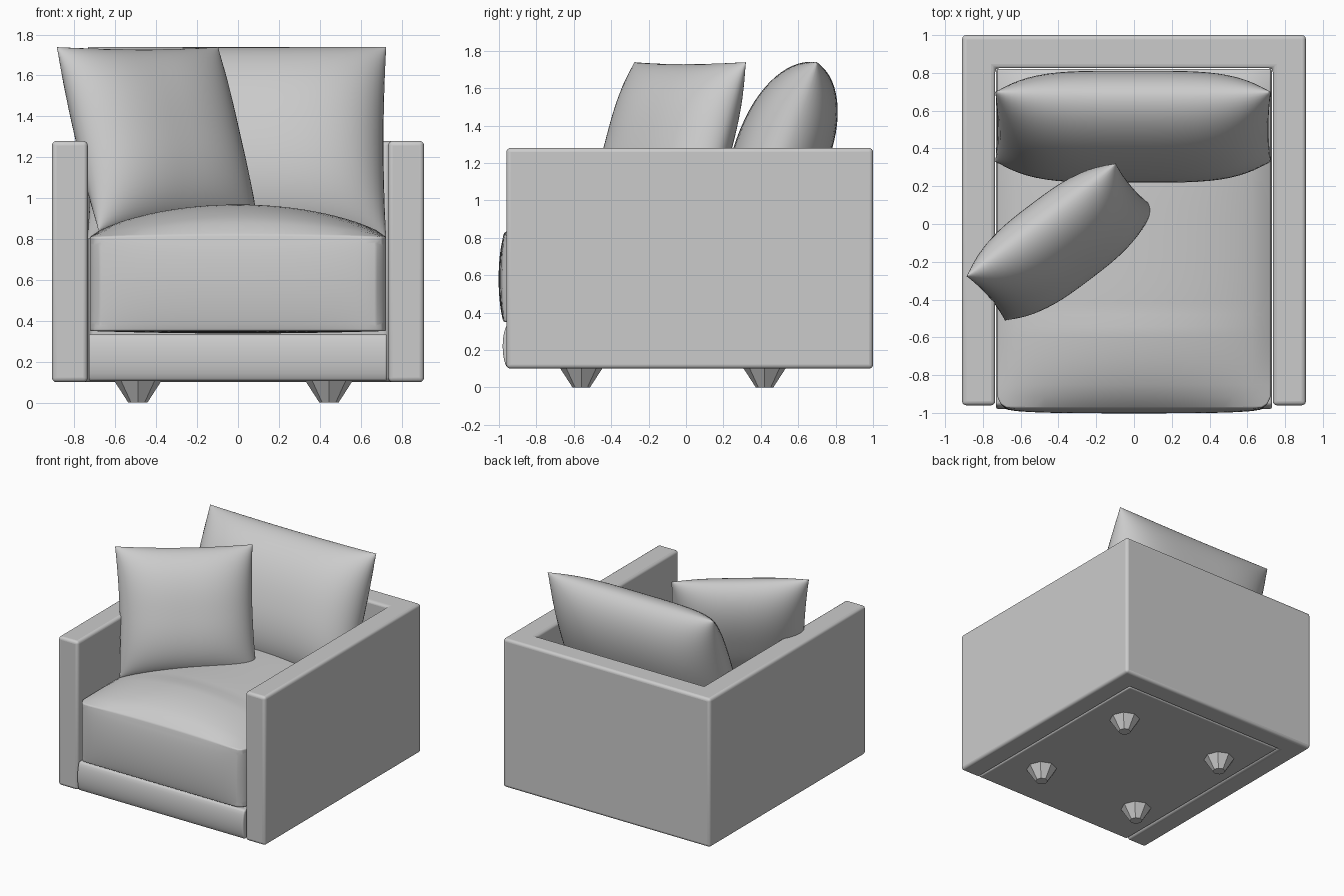
import bpy, bmesh, math
from mathutils import Vector, Matrix

if "Cube" in bpy.data.objects:
    bpy.data.objects.remove(bpy.data.objects["Cube"])


def make(name, bm, bevel=0, angle=35, smooth=True):
    bmesh.ops.recalc_face_normals(bm, faces=bm.faces)
    me = bpy.data.meshes.new(name)
    bm.to_mesh(me)
    bm.free()
    ob = bpy.data.objects.new(name, me)
    bpy.context.collection.objects.link(ob)
    if smooth:
        bpy.ops.object.select_all(action='DESELECT')
        ob.select_set(True)
        bpy.context.view_layer.objects.active = ob
        bpy.ops.object.shade_smooth_by_angle(angle=math.radians(angle))
    if bevel:
        m = ob.modifiers.new("bevel", 'BEVEL')
        m.width, m.segments, m.limit_method = bevel, 4, 'ANGLE'
    return ob


def box(x0, x1, y0, y1, z0, z1, cuts=0):
    bm = bmesh.new()
    bmesh.ops.create_cube(bm, size=1)
    if cuts:
        bmesh.ops.subdivide_edges(bm, edges=bm.edges[:], cuts=cuts, use_grid_fill=True)
    for v in bm.verts:
        v.co = Vector((x0 + (v.co.x + .5) * (x1 - x0),
                       y0 + (v.co.y + .5) * (y1 - y0),
                       z0 + (v.co.z + .5) * (z1 - z0)))
    return bm


def bump(t, p, q):
    return max(0, 1 - abs(t) ** p) ** q


# U-shaped frame: two arms and the back
outline = [(-.91, -.96), (-.735, -.96), (-.735, .825), (.735, .825),
           (.735, -.96), (.91, -.96), (.91, 1), (-.91, 1)]
bm = bmesh.new()
face = bm.faces.new([bm.verts.new((x, y, .1)) for x, y in outline])
ext = bmesh.ops.extrude_face_region(bm, geom=[face])
bmesh.ops.translate(bm, vec=(0, 0, 1.18),
                    verts=[g for g in ext['geom'] if isinstance(g, bmesh.types.BMVert)])
make("arm_and_back_frame", bm, .022)

# Base deck with a softly bulging front rail
bm = box(-.73, .73, -.955, .82, .105, .335, 12)
for v in bm.verts:
    if v.co.y < -.95:
        v.co.y -= .025 * bump((v.co.z - .22) / .115, 2, .7)
make("base_rail", bm, .012, 50)

# Seat cushion: rounded plan corners, crowned top, bulging front
bm = box(-.725, .725, -.975, .82, .35, .81, 28)
R = .07
for v in bm.verts:
    x, y, z = v.co
    u, w, h = x / .725, (y + .0775) / .8975, (z - .58) / .23
    dx, dy = abs(x) - (.725 - R), (-.975 + R) - y
    if dx > 0 and dy > 0:
        k = max(dx, dy) / math.hypot(dx, dy)
        v.co.x = math.copysign(.725 - R + dx * k, x)
        v.co.y = -.975 + R - dy * k
    if h > .99:
        v.co.z += .155 * bump(u, 2, .75) * bump(w, 4, .75)
        if w < -.5:
            v.co.z += .012 * bump(u, 2, 1)
    elif h < -.99:
        v.co.z -= .012 * bump(u, 2, 1) * bump(w, 2, 1)
    if w < -.99 and abs(h) < .99:
        v.co.y -= .027 * bump(u, 4, .7) * bump(h, 2, .8)
make("seat_cushion", bm, .008, 50)


def pillow(name, centre, across, up, hw, hh, t, pu, pv, pinch, n=32):
    bm = bmesh.new()
    for side in (-1, 1):
        verts = bmesh.ops.create_grid(bm, x_segments=n, y_segments=n, size=1)['verts']
        for v in verts:
            u = math.sin(v.co.x * math.pi / 2)
            w = math.sin(v.co.y * math.pi / 2)
            d = side * t * bump(u, pu, .55) * bump(w, pv, .55)
            v.co = (hw * u * (1 - pinch * (1 - w * w)), -d,
                    hh * w * (1 - pinch * (1 - u * u)))
    bmesh.ops.remove_doubles(bm, verts=bm.verts, dist=1e-5)
    ex, ez = Vector(across).normalized(), Vector(up).normalized()
    ey = ez.cross(ex)
    rot = Matrix((ex, ey, ez)).transposed().to_4x4()
    bmesh.ops.transform(bm, matrix=Matrix.Translation(centre) @ rot, verts=bm.verts)
    return make(name, bm, 0, 60)


# Loose pillows: the wide one leans on the back, the square one on the arm
pillow("back_pillow", (-.005, .515, 1.27), (1, 0, 0), (0, .37, .94),
       .73, .505, .25, 4, 2.2, .018)
pillow("throw_pillow", (-.39, -.095, 1.29), (.78, .59, 0), (-.2, .23, .88),
       .495, .475, .205, 2.8, 2.6, .035)

# Tapered eight-sided feet
for sx, x in (("left", -.49), ("right", .445)):
    for sy, y in (("front", -.56), ("back", .42)):
        bm = bmesh.new()
        bmesh.ops.create_cone(bm, cap_ends=True, segments=8, radius1=.047, radius2=.118,
                              depth=.11, matrix=Matrix.Translation((x, y, .055)))
        make(f"{sy}_{sx}_foot", bm, smooth=False)
